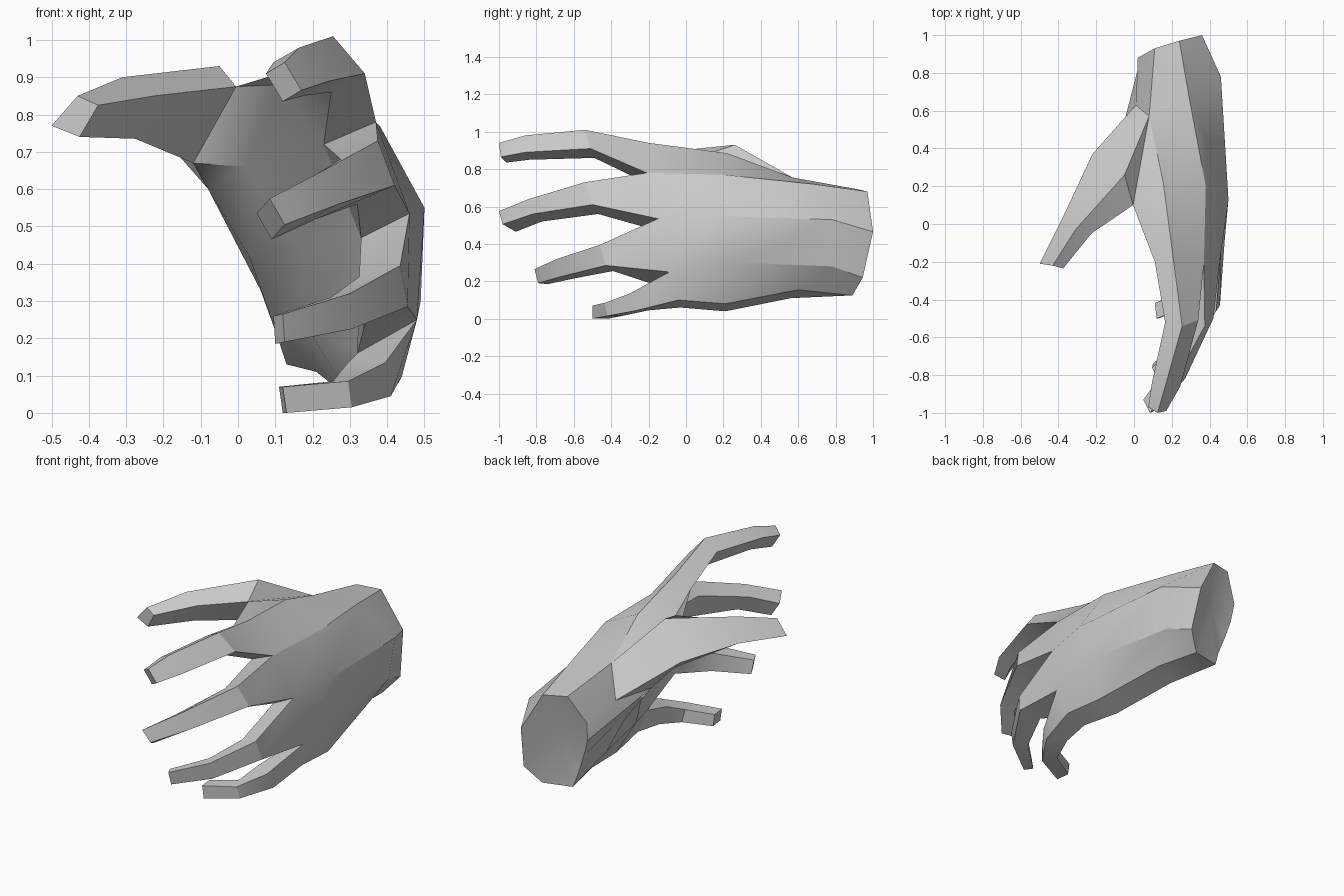
import bpy, bmesh
from mathutils import Vector

bm = bmesh.new()


def ring(points):
    return [bm.verts.new(p) for p in points]


def bridge(a, b):
    n = len(a)
    for i in range(n):
        j = (i + 1) % n
        bm.faces.new((a[i], a[j], b[j], b[i]))


def loft(start, sections):
    """Extend a ring of vertices through sections and close the tip."""
    for pts in sections:
        nxt = ring(pts)
        bridge(start, nxt)
        start = nxt
    bm.faces.new(start)


# Palm cross-sections, wrist to knuckles: back of hand top to bottom, then palm side upwards
wrist = ring([(.11, .93, .69), (.24, .97, .68), (.36, 1, .465), (.38, .945, .22), (.30, .89, .125),
              (.13, .85, .13), (.10, .84, .22), (.06, .85, .33), (.03, .86, .43), (.02, .88, .54)])
heel = ring([(.08, .57, .755), (.29, .68, .72), (.46, .78, .53), (.42, .78, .28), (.33, .60, .155),
             (.21, .56, .11), (.09, .60, .25), (.03, .52, .42), (-.08, .43, .60), (.01, .63, .58)])
middle = ring([(.155, .22, .885), (.38, .20, .77), (.50, .13, .55), (.49, .28, .30), (.43, .21, .08),
               (.30, .21, .04), (.18, .20, .24), (.16, .15, .45), (.02, .09, .66), (-.005, .10, .875)])
knuckles = ring([(.21, -.20, .94), (.37, -.21, .78), (.46, -.15, .535), (.48, -.09, .25), (.44, -.04, .10),
                 (.33, -.03, .06), (.32, -.10, .16), (.33, -.15, .47), (.23, -.20, .72), (.11, -.20, .88)])
bridge(wrist, heel)
bridge(middle, knuckles)
for i in range(8):  # last two panels stay open for the thumb
    bm.faces.new((heel[i], heel[i + 1], middle[i + 1], middle[i]))

# Slightly dished wrist end
hub = bm.verts.new((.18, .88, .42))
for i in range(10):
    bm.faces.new((wrist[i], wrist[(i + 1) % 10], hub))

# Fingers: per joint, upper and lower edge on the back, then the offset to the inner side
fingers = [
    [((.255, -.54, 1.01), (.34, -.51, .91), (-.09, .02, -.05)),
     ((.165, -.86, .98), (.245, -.86, .89), (-.07, .02, -.04)),
     ((.125, -1, .94), (.17, -.99, .865), (-.05, .03, -.03))],
    [((.375, -.54, .73), (.42, -.50, .61), (-.10, .03, -.05)),
     ((.21, -.84, .64), (.27, -.82, .56), (-.06, .05, -.04)),
     ((.085, -1, .575), (.125, -.98, .505), (-.035, .07, -.04))],
    [((.435, -.46, .395), (.455, -.43, .285), (-.11, .04, -.03)),
     ((.30, -.69, .32), (.305, -.67, .225), (-.05, .07, -.01)),
     ((.12, -.81, .265), (.125, -.79, .19), (-.025, .05, -.005))],
    [((.395, -.30, .135), (.41, -.26, .045), (-.10, .06, 0)),
     ((.295, -.435, .085), (.305, -.42, .015), (-.04, .08, 0)),
     ((.12, -.50, .07), (.13, -.50, 0), (-.01, .08, 0))],
]
for k, joints in enumerate(fingers):
    base = [knuckles[k], knuckles[k + 1], knuckles[8 - k], knuckles[9 - k]]
    sections = []
    for up, low, inward in joints:
        u, l, d = Vector(up), Vector(low), Vector(inward)
        sections.append((u, l, l + d, u + d))
    loft(base, sections)

# Thumb: root stitched into the palm opening, sharing the web corner
top, bottom, back = ring([(-.05, .26, .93), (-.12, .28, .67), (-.22, .37, .76)])
web = middle[9]
for f in ((heel[0], web, top), (heel[0], middle[0], web), (web, middle[8], bottom),
          (middle[8], heel[8], bottom), (heel[8], heel[9], back, bottom),
          (heel[9], heel[0], top, back)):
    bm.faces.new(f)
loft([top, web, bottom, back],
     [[(-.31, -.03, .90), (-.225, -.05, .85), (-.275, -.01, .735), (-.37, .05, .79)],
      [(-.43, -.22, .85), (-.375, -.235, .825), (-.425, -.22, .74), (-.50, -.21, .77)]])

bmesh.ops.recalc_face_normals(bm, faces=bm.faces)
mesh = bpy.data.meshes.new("hand")
bm.to_mesh(mesh)
bm.free()
hand = bpy.data.objects.new("hand", mesh)
bpy.context.collection.objects.link(hand)
bpy.context.view_layer.objects.active = hand
hand.select_set(True)
bpy.ops.object.shade_smooth_by_angle(angle=0.45)
